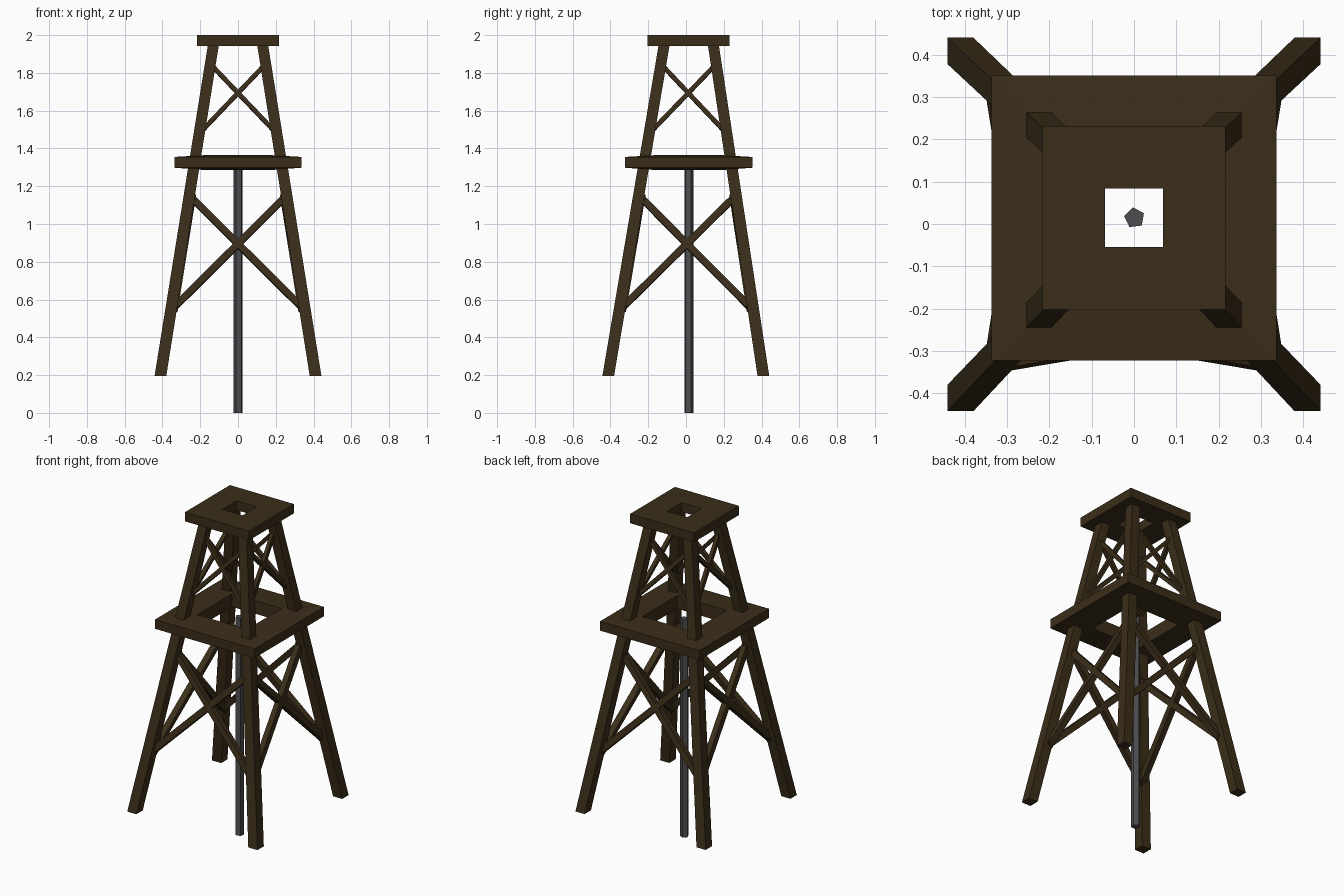
import bpy, bmesh
from math import cos, sin, radians
from mathutils import Vector

if "Cube" in bpy.data.objects:
    bpy.data.objects.remove(bpy.data.objects["Cube"])


def material(name, rgb):
    m = bpy.data.materials.new(name)
    m.diffuse_color = (*rgb, 1)
    m.use_nodes = True
    m.node_tree.nodes["Principled BSDF"].inputs["Base Color"].default_value = m.diffuse_color
    return m


wood = material("dark_wood", (0.044, 0.027, 0.010))
metal = material("grey_metal", (0.075, 0.075, 0.08))


def make(name, rings, mat, closed_loop=False):
    """Skin matching rings of points; cap the ends or join last to first."""
    bm = bmesh.new()
    vs = [[bm.verts.new(p) for p in r] for r in rings]
    n, count = len(vs[0]), len(vs)
    for i in range(count if closed_loop else count - 1):
        a, b = vs[i], vs[(i + 1) % count]
        for j in range(n):
            k = (j + 1) % n
            bm.faces.new((a[j], a[k], b[k], b[j]))
    if not closed_loop:
        bm.faces.new(vs[0])
        bm.faces.new(vs[-1])
    bmesh.ops.recalc_face_normals(bm, faces=bm.faces)
    me = bpy.data.meshes.new(name)
    bm.to_mesh(me)
    bm.free()
    me.materials.append(mat)
    ob = bpy.data.objects.new(name, me)
    bpy.context.collection.objects.link(ob)
    return ob


def square(cx, cy, z, h):
    return [(cx + sx * h, cy + sy * h, z) for sx, sy in ((-1, -1), (1, -1), (1, 1), (-1, 1))]


def spread(z):      # distance of leg centre line from the axis
    return 0.41 - 0.16 * (z - 0.2)


def shift(z):       # slight lean of the tower towards the back
    return -0.001 + 0.0155 * (z - 0.2) / 1.75


def platform(name, outer, o_lo, o_hi, hole, h_lo, h_hi):
    cy = 0.0145
    make(name, [square(0, cy, o_lo, outer), square(0, cy, o_hi, outer),
                square(0, cy, h_hi, hole), square(0, cy, h_lo, hole)], wood, True)


def beam(name, a, b, normal, t):
    """Square bar between two points, one side facing along normal."""
    a, b = Vector(a), Vector(b)
    d = (b - a).normalized()
    u = d.cross(Vector(normal)).normalized() * t / 2
    v = d.cross(u).normalized() * t / 2
    make(name, [[p + u + v, p - u + v, p - u - v, p + u - v] for p in (a, b)], wood)


# Platforms with square openings
platform("middle_platform", 0.337, 1.298, 1.355, 0.168, 1.285, 1.365)
platform("top_platform", 0.217, 1.943, 2.0, 0.069, 1.943, 2.0)

# Four leaning legs
for sx in (-1, 1):
    for sy in (-1, 1):
        name = ("front" if sy < 0 else "back") + ("_left" if sx < 0 else "_right") + "_leg"
        make(name, [square(sx * spread(z), sy * spread(z) + shift(z), z, h)
                    for z, h in ((0.195, 0.031), (1.95, 0.029))], wood)

# Crossed braces on each side, lower and upper tiers
for side, (nx, ny) in {"front": (0, -1), "right": (1, 0), "back": (0, 1), "left": (-1, 0)}.items():
    for tier, z0, z1, t in (("lower", 0.55, 1.145, 0.036), ("upper", 1.488, 1.84, 0.023)):
        for k, s in (("a", 1), ("b", -1)):
            ends = []
            for z, e in ((z0, -s), (z1, s)):
                along, out = e * (spread(z) - 0.008), spread(z) - t / 2
                ends.append((nx * out - ny * along, ny * out + nx * along + shift(z), z))
            beam(f"{side}_{tier}_brace_{k}", *ends, (nx, ny, 0.16), t)

# Five-sided central pipe
make("centre_pipe", [[(0.001 + 0.025 * cos(radians(98 + 72 * i)),
                       0.0145 + 0.025 * sin(radians(98 + 72 * i)), z) for i in range(5)]
                     for z in (0, 1.335)], metal)
